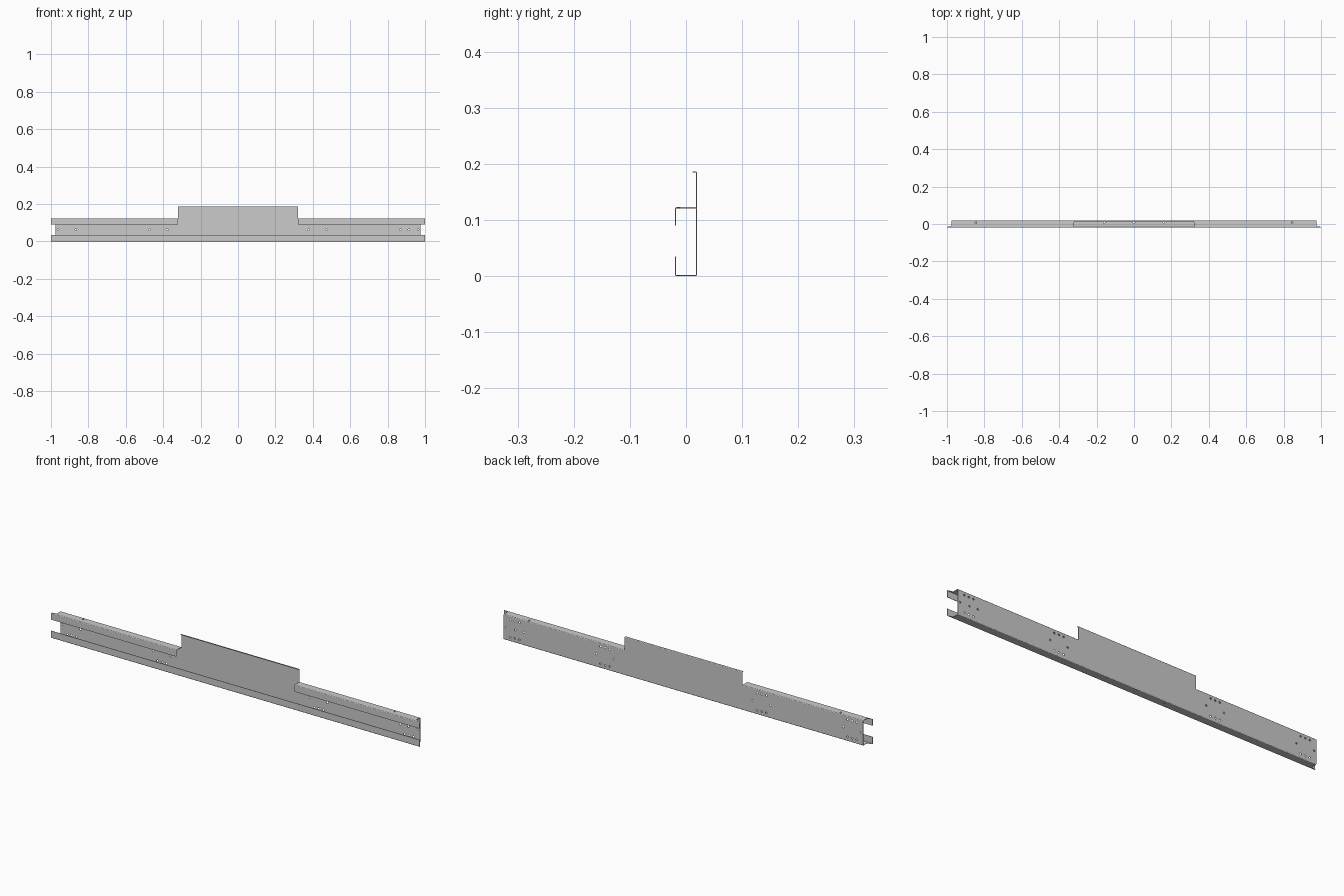
import bpy, bmesh, math
from mathutils import Vector, Matrix

if "Cube" in bpy.data.objects:
    bpy.data.objects.remove(bpy.data.objects["Cube"])

T = 0.002          # sheet thickness
R = 0.0035         # bend radius
HALF = 0.32        # half length of the tall centre panel


def bend(points, segs=3):
    """Round the corners of a (y, z) polyline."""
    pts = [Vector(p) for p in points]
    out = [pts[0]]
    for a, b, c in zip(pts, pts[1:], pts[2:]):
        d1, d2 = (a - b).normalized(), (c - b).normalized()
        if d1.dot(d2) < -0.99:
            out.append(b)
            continue
        centre = b + (d1 + d2) * R
        for i in range(segs + 1):
            t = math.pi / 2 * i / segs
            out.append(centre - d2 * R * math.cos(t) - d1 * R * math.sin(t))
    return out + [pts[-1]]


def end_x(y):
    """Lips run to the full length, web and flanges stop short."""
    t = min(max((y + 0.0165) / 0.006, 0), 1)
    return 1.0 - 0.025 * t


def sheet(name, profile, x0, x1):
    """Sweep an outer profile between two x functions and thicken inward."""
    bm = bmesh.new()
    rows = [(bm.verts.new((x0(p.x), p.x, p.y)), bm.verts.new((x1(p.x), p.x, p.y)))
            for p in bend(profile)]
    for a, b in zip(rows, rows[1:]):
        bm.faces.new((a[0], b[0], b[1], a[1]))
    me = bpy.data.meshes.new(name)
    bm.to_mesh(me)
    bm.free()
    ob = bpy.data.objects.new(name, me)
    bpy.context.collection.objects.link(ob)
    s = ob.modifiers.new("thickness", 'SOLIDIFY')
    s.thickness, s.offset, s.use_even_offset = T, -1, True
    return ob


def drill(ob, web_holes, flange_holes):
    """Cut round holes: web_holes are (x, z), flange_holes are (x, y, z)."""
    bm = bmesh.new()
    spots = [(Vector((x, 0.019, z)), Matrix.Rotation(math.pi / 2, 4, 'X')) for x, z in web_holes]
    spots += [(Vector(p), Matrix.Identity(4)) for p in flange_holes]
    for loc, rot in spots:
        bmesh.ops.create_cone(bm, cap_ends=True, segments=12, radius1=0.0045, radius2=0.0045,
                              depth=0.012, matrix=Matrix.Translation(loc) @ rot)
    me = bpy.data.meshes.new("hole_cutter")
    bm.to_mesh(me)
    bm.free()
    cutter = bpy.data.objects.new("hole_cutter", me)
    cutter.hide_render = True
    bpy.context.collection.objects.link(cutter)
    b = ob.modifiers.new("holes", 'BOOLEAN')
    b.operation, b.solver, b.object = 'DIFFERENCE', 'EXACT', cutter
    bpy.context.view_layer.update()
    done = bpy.data.meshes.new_from_object(
        ob.evaluated_get(bpy.context.evaluated_depsgraph_get()))
    ob.modifiers.clear()
    ob.data = done
    bpy.data.objects.remove(cutter)


# bottom lip, bottom flange and web, shared by all sections
base = [(-0.02, 0.035), (-0.02, 0), (-0.0105, 0), (0.02, 0)]

# tall centre panel with a small return at the top
centre = sheet("centre_panel", base + [(0.02, 0.187), (0.012, 0.187)],
               lambda y: -HALF, lambda y: HALF)
drill(centre, [], [(x, 0.008, 0.001) for x in (-0.16, 0, 0.16)])

# channel arms with top flange and upper lip
arm_profile = base + [(0.02, 0.123), (-0.0105, 0.123), (-0.02, 0.123), (-0.02, 0.09)]
for side, name in ((1, "right_arm"), (-1, "left_arm")):
    if side > 0:
        arm = sheet(name, arm_profile, lambda y: HALF, end_x)
    else:
        arm = sheet(name, arm_profile, lambda y: -end_x(y), lambda y: -HALF)
    holes = []
    for cx in (0.915, 0.425):
        holes += [(side * (cx + dx), z) for dx in (-0.025, 0, 0.025) for z in (0.02, 0.105)]
        holes += [(side * (cx + dx), 0.063) for dx in (-0.048, 0.048)]
    if side > 0:
        holes.append((0.912, 0.063))
    drill(arm, holes, [(side * 0.845, 0.008, 0.122)])
